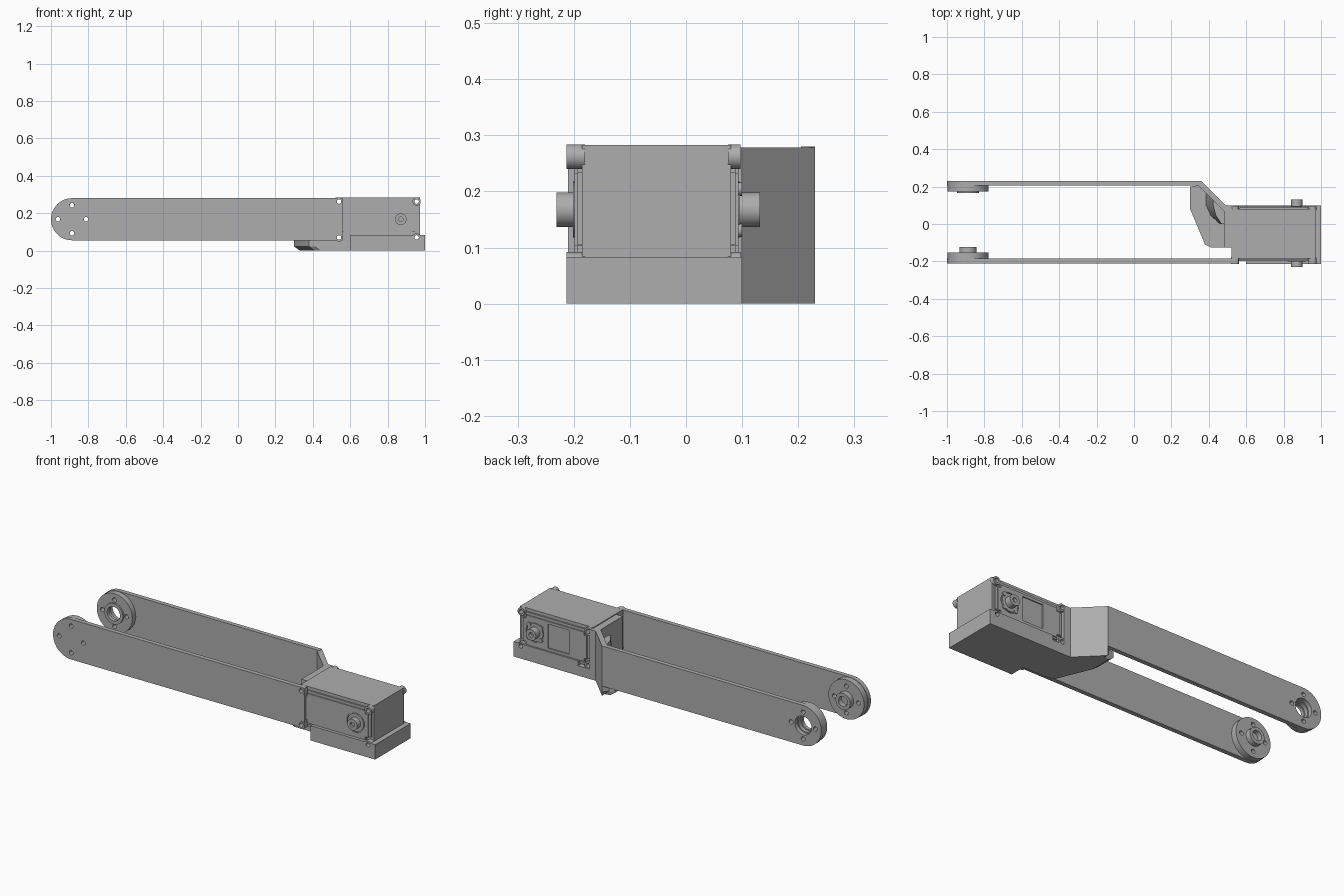
import bpy, bmesh, math
from mathutils import Matrix, Vector

cube = bpy.data.objects.get("Cube")
if cube:
    bpy.data.objects.remove(cube, do_unlink=True)

grey = bpy.data.materials.new("machined_grey")
grey.use_nodes = True
colour = (0.42, 0.42, 0.42, 1)
grey.diffuse_color = colour
grey.node_tree.nodes["Principled BSDF"].inputs["Base Color"].default_value = colour


def finish(name, bm):
    bmesh.ops.recalc_face_normals(bm, faces=bm.faces)
    mesh = bpy.data.meshes.new(name)
    bm.to_mesh(mesh)
    bm.free()
    mesh.materials.append(grey)
    obj = bpy.data.objects.new(name, mesh)
    bpy.context.collection.objects.link(obj)
    return obj


def prism(name, points, axis, lo, hi, move=None):
    """Extrude an outline along y (points are x, z) or z (points are x, y)."""
    bm = bmesh.new()
    place = (lambda p, h: (p[0], h, p[1])) if axis == "y" else (lambda p, h: (p[0], p[1], h))
    face = bm.faces.new([bm.verts.new(place(p, lo)) for p in points])
    top = bmesh.ops.extrude_face_region(bm, geom=[face])["geom"]
    for v in top:
        if isinstance(v, bmesh.types.BMVert):
            v.co[1 if axis == "y" else 2] = hi
    if move:
        for v in bm.verts:
            move(v)
    return finish(name, bm)


def box(name, x0, x1, y0, y1, z0, z1):
    return prism(name, [(x0, y0), (x1, y0), (x1, y1), (x0, y1)], "z", z0, z1)


def disc(name, x, z, r, y0, y1, sides=40):
    bm = bmesh.new()
    spin = Matrix.Translation((x, (y0 + y1) / 2, z)) @ Matrix.Rotation(math.pi / 2, 4, "X")
    bmesh.ops.create_cone(bm, cap_ends=True, segments=sides, radius1=r, radius2=r,
                          depth=abs(y1 - y0), matrix=spin)
    return finish(name, bm)


def cut(obj, cutters):
    """Subtract each cutter, then discard it."""
    for c in cutters:
        bpy.context.view_layer.objects.active = obj
        m = obj.modifiers.new("cut", "BOOLEAN")
        m.operation, m.solver, m.object = "DIFFERENCE", "EXACT", c
        bpy.ops.object.modifier_apply(modifier=m.name)
        bpy.data.objects.remove(c, do_unlink=True)


# Pivot centre and radius shared by both arms
PX, PZ, R = -0.8875, 0.1675, 0.1125
BOLTS = [(PX + 0.075 * math.cos(k * math.pi / 2), PZ + 0.075 * math.sin(k * math.pi / 2))
         for k in range(4)]
LUGS = [(x, z) for x in (0.54, 0.955) for z in (0.07, 0.262)]
HORN = (0.87, PZ)


def drills(spots, r):
    return [disc("drill", x, z, r, -0.4, 0.4, 16) for x, z in spots]


def arm_outline(end):
    arc = [(PX + R * math.cos(a), PZ + R * math.sin(a))
           for a in [math.pi / 2 + math.pi * k / 24 for k in range(25)]]
    return arc + [(end, PZ - R), (end, PZ + R)]


# Front arm with its closed pivot and inner boss
front_arm = prism("front_arm", arm_outline(0.56), "y", -0.21, -0.185)
cut(front_arm, drills(BOLTS + LUGS[:2], 0.012))
front_pad = disc("front_pivot_pad", PX, PZ, 0.11, -0.186, -0.152)
cut(front_pad, drills(BOLTS, 0.012))
boss = disc("front_pivot_boss", PX, PZ, 0.046, -0.16, -0.122)
cut(boss, [disc("bore", PX, PZ, 0.028, -0.15, -0.1)])

# Back arm with an open bearing pivot
back_arm = prism("back_arm", arm_outline(0.36), "y", 0.205, 0.23)
cut(back_arm, drills(BOLTS, 0.012) + [disc("bore", PX, PZ, 0.052, 0.1, 0.3)])
back_pad = disc("back_pivot_pad", PX, PZ, 0.11, 0.174, 0.206)
cut(back_pad, drills(BOLTS, 0.012) + [disc("bore", PX, PZ, 0.046, 0.1, 0.3)])
collar = disc("back_pivot_collar", PX, PZ, 0.058, 0.165, 0.185)
cut(collar, [disc("bore", PX, PZ, 0.04, 0.1, 0.3)])


# Bracket: chamfered floor, slanted side wall, cross wall and gusset
def chamfer(v):
    if v.co.z < 0.001 and v.co.x < 0.42 and v.co.y < 0.21:
        v.co.x += 0.03


floor = [(0.3, 0.2), (0.3, 0.08), (0.38, -0.11), (0.41, -0.125), (0.61, -0.125),
         (0.61, 0.1), (0.49, 0.1), (0.36, 0.23), (0.335, 0.205)]
prism("bracket_floor_edge", floor, "z", 0.022, 0.055)
prism("bracket_floor_chamfer", floor, "z", 0, 0.022, chamfer)
prism("bracket_side_wall", [(0.36, 0.23), (0.49, 0.1), (0.53, 0.1), (0.53, 0.07),
                            (0.48, 0.07), (0.345, 0.205)], "z", 0.02, 0.278)
box("bracket_cross_wall", 0.48, 0.522, -0.125, 0.085, 0.02, 0.278)


def lean(v):
    if v.co.z > 0.1:
        v.co.x += (0.48 - v.co.x) * 0.4


prism("bracket_gusset", [(0.385, 0.165), (0.385, 0.1), (0.41, 0.045), (0.46, 0),
                         (0.485, 0), (0.485, 0.075)], "z", 0.05, 0.22, lean)

# Motor seat
seat = box("motor_seat", 0.6, 1.0, -0.213, 0.1, 0, 0.083)
cut(seat, drills(LUGS[2:3], 0.012))

# Motor body
body = box("motor_body", 0.52, 0.972, -0.185, 0.08, 0.06, 0.283)
cut(body, drills(LUGS, 0.012))


def cover_outline(x0, x1, z0, z1, n):
    return [(x0 + n, z0), (x1 - n, z0), (x1 - n, z0 + n), (x1, z0 + n),
            (x1, z1 - n), (x1 - n, z1 - n), (x1 - n, z1), (x0 + n, z1),
            (x0 + n, z1 - n), (x0, z1 - n), (x0, z0 + n), (x0 + n, z0 + n)]


# Both motor sides: lugs, stepped cover, horn and shaft
for side, face, out in (("front", -0.185, -1), ("back", 0.08, 1)):
    def y(d):
        return face + out * d

    def span(a, b):
        return sorted((y(a), y(b)))

    for i, (x, z) in enumerate(LUGS):
        lug = disc(f"{side}_lug_{i}", x, z, 0.022, *span(-0.005, 0.028 if out < 0 else 0.017), 24)
        cut(lug, drills([(x, z)], 0.012))
    prism(f"{side}_cover_rim", cover_outline(0.535, 0.96, 0.075, 0.265, 0.03), "y", *span(-0.002, 0.008))
    cover = prism(f"{side}_cover", cover_outline(0.55, 0.945, 0.085, 0.25, 0.018), "y", *span(0, 0.014))
    groove = disc("groove", *HORN, 0.056, *span(0.009, 0.03))
    cut(cover, [groove])
    if out > 0:
        # Shallow hollow beside the rear horn
        cut(cover, [box("hollow", 0.66, 0.79, *span(0.008, 0.03), 0.1, 0.235)])
        for k in range(4):
            a = math.pi * (k / 2 + 0.25)
            disc(f"back_horn_stud_{k}", HORN[0] + 0.052 * math.cos(a),
                 HORN[1] + 0.052 * math.sin(a), 0.012, *span(0, 0.02), 16)
    disc(f"{side}_horn", *HORN, 0.05, *span(0, 0.016))
    shaft = disc(f"{side}_shaft", *HORN, 0.031, *span(0, 0.046 if out < 0 else 0.052), 32)
    cut(shaft, [disc("bore", *HORN, 0.013, *span(0.034, 0.08), 16)])

# Smooth round parts while keeping hard edges
bpy.ops.object.select_all(action="DESELECT")
for obj in bpy.context.collection.objects:
    if obj.type == "MESH" and obj.data.materials and obj.data.materials[0] == grey:
        obj.select_set(True)
        bpy.context.view_layer.objects.active = obj
bpy.ops.object.shade_smooth_by_angle(angle=math.radians(30))
